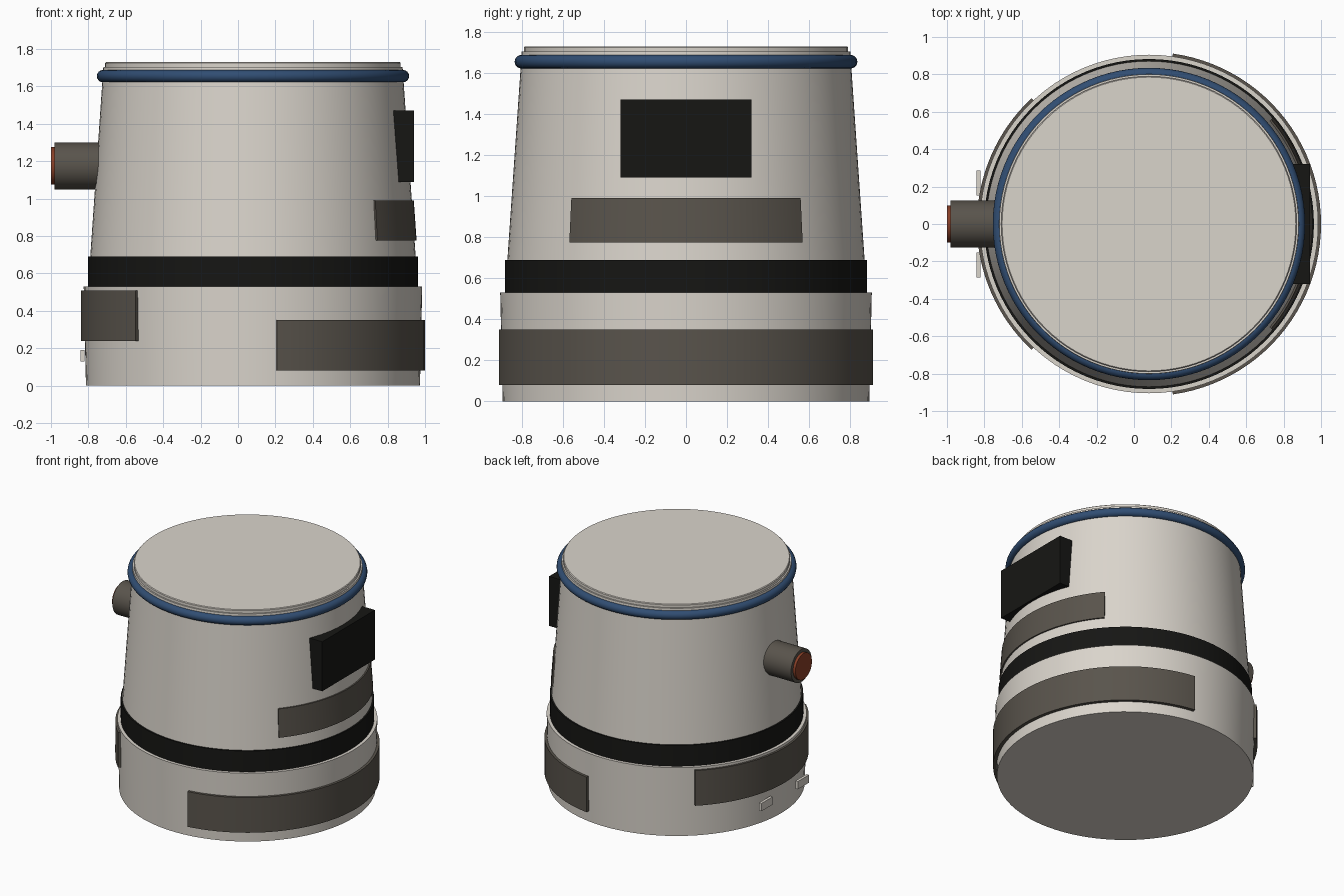
import bpy, bmesh, math
from mathutils import Vector

if "Cube" in bpy.data.objects:
    bpy.data.objects.remove(bpy.data.objects["Cube"])

CX = 0.08  # the body axis sits slightly right of the origin


def material(name, rgb):
    m = bpy.data.materials.new(name)
    m.diffuse_color = (*rgb, 1)
    m.use_nodes = True
    m.node_tree.nodes["Principled BSDF"].inputs["Base Color"].default_value = m.diffuse_color
    return m


CREAM = material("cream", (0.70, 0.66, 0.60))
DARK = material("dark_grey", (0.10, 0.088, 0.072))
BLACK = material("black", (0.008, 0.008, 0.007))
BLUE = material("blue", (0.03, 0.075, 0.17))
RED = material("rust_red", (0.25, 0.05, 0.02))


def finish(name, bm, mat):
    bmesh.ops.remove_doubles(bm, verts=bm.verts, dist=1e-5)
    bmesh.ops.recalc_face_normals(bm, faces=bm.faces)
    mesh = bpy.data.meshes.new(name)
    bm.to_mesh(mesh)
    bm.free()
    mesh.shade_smooth()
    mesh.set_sharp_from_angle(angle=math.radians(30))
    mesh.materials.append(mat)
    obj = bpy.data.objects.new(name, mesh)
    bpy.context.collection.objects.link(obj)
    return obj


def lathe(name, profile, mat, start=0, end=360, steps=96, closed=False):
    """Sweep an (r, z) profile round the body axis; partial sweeps get end caps."""
    bm = bmesh.new()
    full = end - start == 360
    rings = []
    for i in range(steps if full else steps + 1):
        a = math.radians(start + (end - start) * i / steps)
        rings.append([bm.verts.new((CX + r * math.cos(a), r * math.sin(a), z))
                      for r, z in profile])
    n = len(profile)
    for i in range(steps):
        p, q = rings[i], rings[(i + 1) % len(rings)]
        for j in range(n if closed else n - 1):
            k = (j + 1) % n
            # ends on the axis become triangles
            if profile[j][0] == 0:
                bm.faces.new((p[j], q[k], p[k]))
            elif profile[k][0] == 0:
                bm.faces.new((p[j], q[j], p[k]))
            else:
                bm.faces.new((p[j], q[j], q[k], p[k]))
    if not full:
        bm.faces.new(rings[0])
        bm.faces.new(rings[-1])
    return finish(name, bm, mat)


def box(name, lo, hi, mat):
    lo, hi = Vector(lo), Vector(hi)
    bm = bmesh.new()
    bmesh.ops.create_cube(bm, size=1)
    bmesh.ops.scale(bm, vec=hi - lo, verts=bm.verts)
    bmesh.ops.translate(bm, vec=(lo + hi) / 2, verts=bm.verts)
    return finish(name, bm, mat)


def x_cylinder(name, x0, x1, z, r, mat):
    bpy.ops.mesh.primitive_cylinder_add(vertices=48, radius=r, depth=x1 - x0,
                                        location=((x0 + x1) / 2, 0, z),
                                        rotation=(0, math.pi / 2, 0))
    obj = bpy.context.object
    obj.name = name
    obj.data.shade_smooth()
    obj.data.set_sharp_from_angle(angle=math.radians(30))
    obj.data.materials.append(mat)


# Stacked body: base, seam, tapered shell and lid
lathe("base_shell", [(0, 0), (0.893, 0), (0.905, 0.53), (0.87, 0.53)], CREAM)
lathe("seam_band", [(0.87, 0.53), (0.882, 0.53), (0.882, 0.69), (0.87, 0.69)], BLACK)
lathe("upper_shell", [(0.87, 0.69), (0.80, 1.705), (0.79, 1.705)], CREAM)
lathe("lid", [(0.79, 1.705), (0.79, 1.725), (0.785, 1.73), (0, 1.73)], CREAM)

# Blue ring around the top
ring = [(0.802 + 0.033 * math.cos(t * math.tau / 16), 1.655 + 0.033 * math.sin(t * math.tau / 16))
        for t in range(16)]
lathe("blue_ring", ring, BLUE, closed=True)

# Curved panels wrapped on the shell
lathe("bumper_strip", [(0.885, 0.08), (0.92, 0.08), (0.92, 0.35), (0.885, 0.35)],
      DARK, -82, 82, 48, True)
lathe("rear_panel", [(0.885, 0.24), (0.92, 0.24), (0.92, 0.51), (0.885, 0.51)],
      DARK, 133, 227, 32, True)
lathe("vent_strip", [(0.85, 0.775), (0.875, 0.775), (0.86, 0.99), (0.835, 0.99)],
      DARK, -40.5, 40.5, 32, True)

# Flat display box
box("display_box", (0.74, -0.32, 1.09), (0.94, 0.32, 1.47), BLACK)

# Side pipe with its red end
x_cylinder("side_pipe", -0.98, -0.70, 1.175, 0.125, DARK)
x_cylinder("pipe_end", -1.0, -0.97, 1.175, 0.10, RED)

# Pair of small contacts under the rear panel
for side, y in (("left", 0.22), ("right", -0.22)):
    box(f"contact_{side}", (-0.843, y - 0.067, 0.13), (-0.822, y + 0.067, 0.19), CREAM)
